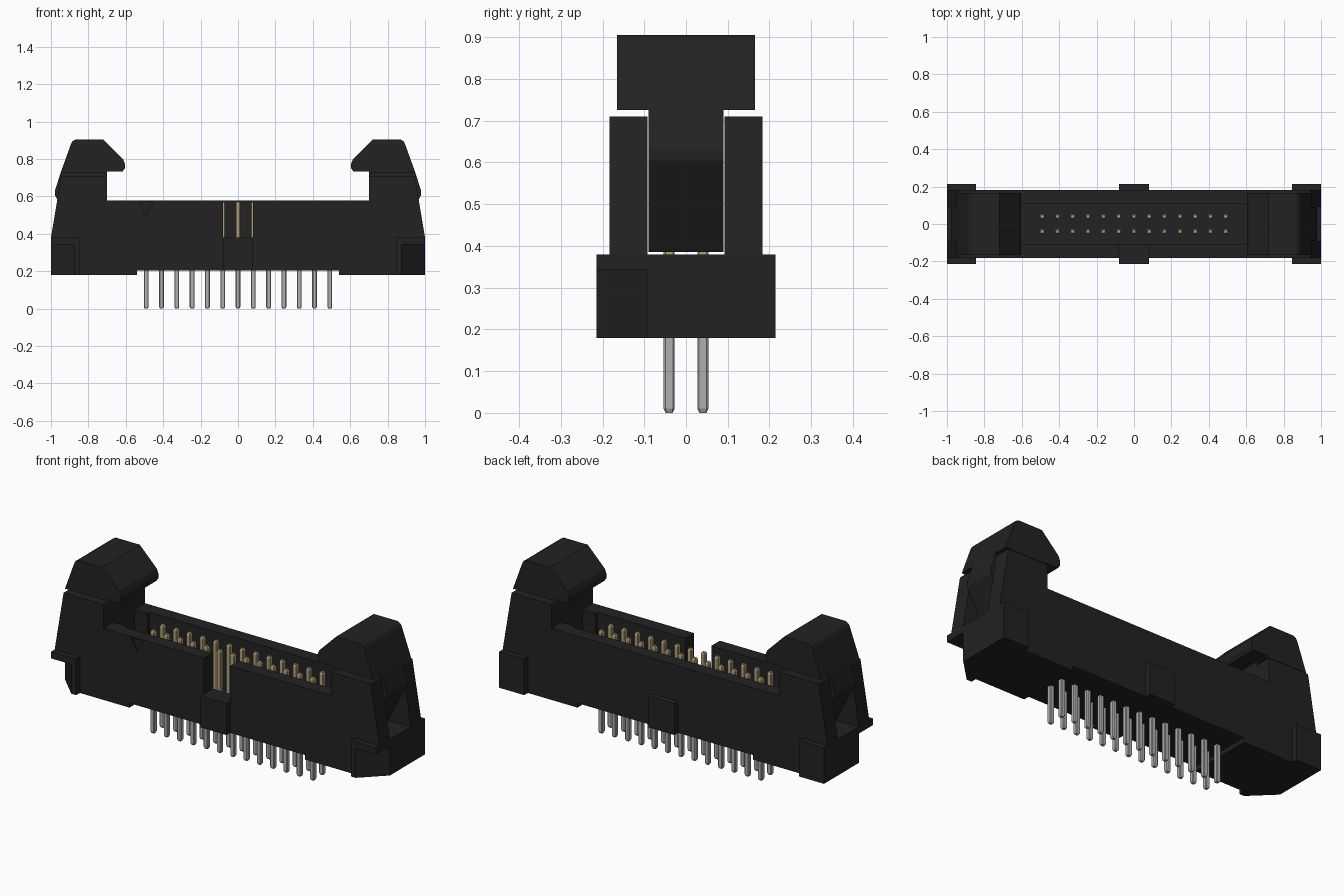
import bpy, bmesh

if "Cube" in bpy.data.objects:
    bpy.data.objects.remove(bpy.data.objects["Cube"])


def material(name, rgb):
    m = bpy.data.materials.new(name)
    m.diffuse_color = (*rgb, 1)
    m.use_nodes = True
    m.node_tree.nodes["Principled BSDF"].inputs["Base Color"].default_value = m.diffuse_color
    return m


BLACK = material("black plastic", (0.016, 0.016, 0.016))
GOLD = material("gold plating", (0.45, 0.36, 0.20))
TIN = material("tin plating", (0.43, 0.42, 0.44))


def prism(name, pts, lo, hi, mat=BLACK, axis="y"):
    """Extrude an outline (x,z along y, or x,y along z) from lo to hi."""
    bm = bmesh.new()
    place = (lambda a, b, t: (a, t, b)) if axis == "y" else (lambda a, b, t: (a, b, t))
    rings = [[bm.verts.new(place(a, b, t)) for a, b in pts] for t in (lo, hi)]
    for r in rings:
        bm.faces.new(r)
    n = len(pts)
    for i in range(n):
        j = (i + 1) % n
        bm.faces.new((rings[0][i], rings[0][j], rings[1][j], rings[1][i]))
    bmesh.ops.recalc_face_normals(bm, faces=bm.faces)
    me = bpy.data.meshes.new(name)
    bm.to_mesh(me)
    bm.free()
    me.materials.append(mat)
    ob = bpy.data.objects.new(name, me)
    bpy.context.collection.objects.link(ob)
    return ob


def box(name, x0, x1, y0, y1, z0, z1, mat=BLACK):
    return prism(name, [(x0, z0), (x1, z0), (x1, z1), (x0, z1)], y0, y1, mat)


def cut(ob, cutter):
    mod = ob.modifiers.new("cut", "BOOLEAN")
    mod.operation, mod.solver, mod.object = "DIFFERENCE", "EXACT", cutter
    bpy.context.view_layer.objects.active = ob
    bpy.ops.object.modifier_apply(modifier=mod.name)
    bpy.data.objects.remove(cutter)


def corner_cutter(s):
    pts = [(s * .845, -.2443), (s * 1.03, -.0637), (s * 1.03, -.2443)]
    return prism("corner_cutter", pts, .10, .343, axis="z")


# Housing shell with end towers
half = [(.54, .205), (.54, .18), (1, .18), (1, .38), (.945, .71), (.70, .71), (.70, .578)]
outline = half + [(-x, z) for x, z in reversed(half)]
housing = prism("housing", outline, -.183, .183)

# Socket cavity, key notch and pin one mark
cut(housing, box("cavity_cutter", -.62, .62, -.108, .108, .27, .9))
cut(housing, box("notch_cutter", -.08, .08, -.25, -.05, .38, .9))
cut(housing, prism("mark_cutter", [(-.53, .572), (-.455, .572), (-.4925, .50)], -.25, -.174))

# Latch slots through the towers and chamfered front corners
for s in (-1, 1):
    x0, x1 = sorted((s * .60, s * 1.1))
    cut(housing, box("slot_cutter", x0, x1, -.092, .092, .38, .9))
    cut(housing, corner_cutter(s))

# Key tabs at the middle of both long sides
box("front_key_tab", -.08, .08, -.215, -.178, .205, .38)
box("back_key_tab", -.08, .08, .178, .215, .205, .38)

# Corner lugs and latches
head = [(.605, .775), (.605, .75), (.617, .732), (.70, .732), (.70, .725), (.949, .725),
        (.893, .880), (.885, .895), (.868, .905), (.72, .905), (.615, .80)]
stem = [(.70, .385), (.86, .385), (.962, .575), (.978, .605), (.979, .63),
        (.944, .74), (.70, .74)]
for s, side in ((-1, "left"), (1, "right")):
    x0, x1 = sorted((s * .845, s))
    front = box(side + "_front_lug", x0, x1, -.215, -.178, .18, .38)
    cut(front, corner_cutter(s))
    box(side + "_back_lug", x0, x1, .178, .215, .18, .38)
    prism(side + "_latch_head", [(s * x, z) for x, z in head], -.165, .165)
    prism(side + "_latch_stem", [(s * x, z) for x, z in stem], -.09, .09)


def pin(name, x, y, z0, z1, tip_up, mat):
    """Square pin with softened edges and a tapered tip."""
    w, c = .013, .004
    plan = [(w, -w + c), (w, w - c), (w - c, w), (-w + c, w),
            (-w, w - c), (-w, -w + c), (-w + c, -w), (w - c, -w)]
    ob = prism(name, [(x + a, y + b) for a, b in plan], z0, z1, mat, "z")
    me = ob.data
    bm = bmesh.new()
    bm.from_mesh(me)
    end = z1 if tip_up else z0
    cap = [f for f in bm.faces if all(abs(v.co.z - end) < 1e-5 for v in f.verts)]
    bmesh.ops.inset_region(bm, faces=cap, thickness=.005, depth=0)
    for f in cap:
        for e in f.edges:
            for v in e.verts:
                v.co.z = end
    inner = {v for f in cap for v in f.verts}
    for v in bm.verts:
        if v not in inner and abs(v.co.z - end) < 1e-5:
            v.co.z += -.010 if tip_up else .010
    bm.to_mesh(me)
    bm.free()


# Two rows of thirteen contacts: gold above, tin below
for i in range(13):
    for row, y in (("front", -.0405), ("back", .0405)):
        x = (i - 6) * .0818
        pin(f"{row}_contact_{i + 1}", x, y, .25, .57, True, GOLD)
        pin(f"{row}_solder_pin_{i + 1}", x, y, 0, .24, False, TIN)
